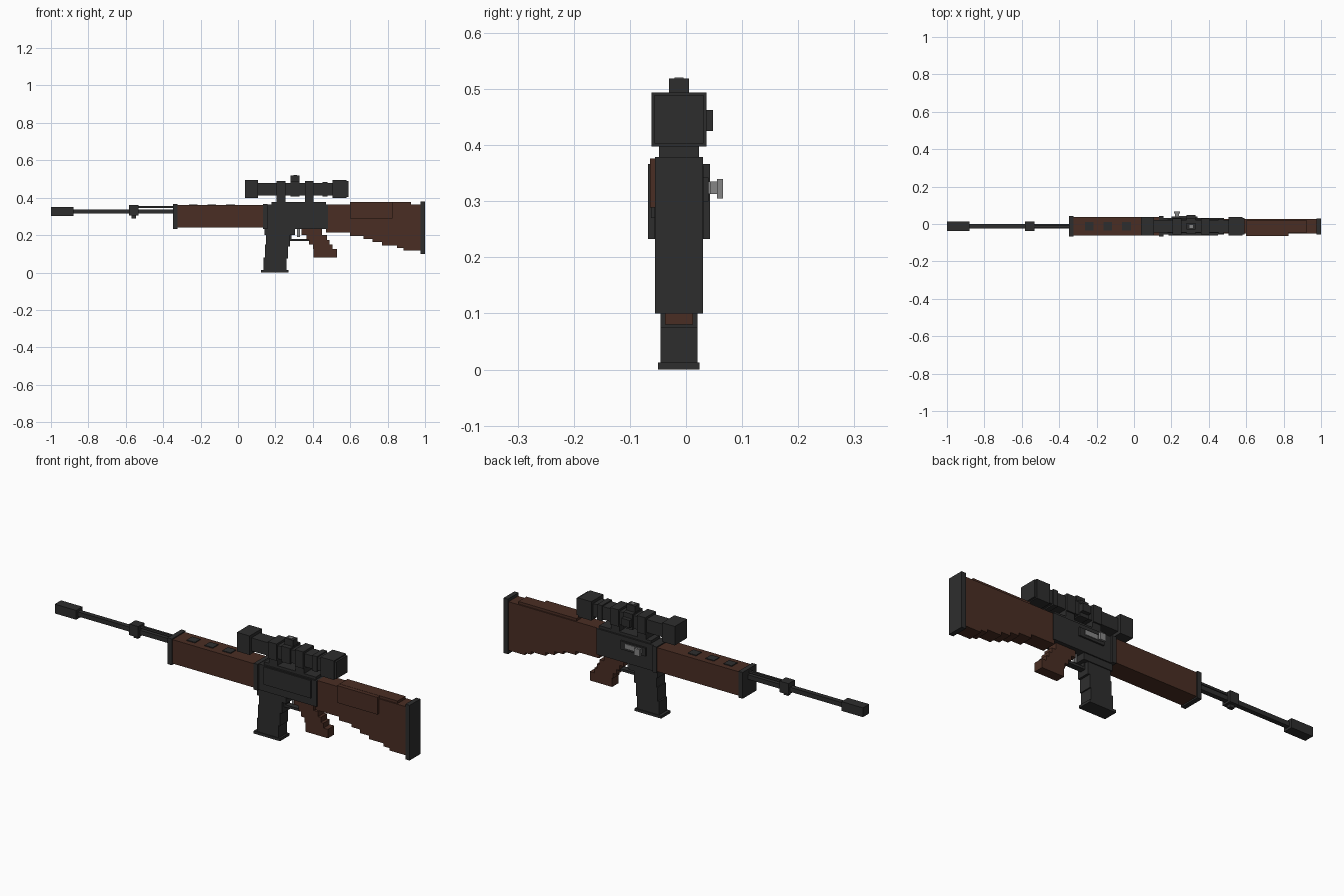
import bpy
import bmesh

default_cube = bpy.data.objects.get("Cube")
if default_cube:
    bpy.data.objects.remove(default_cube, do_unlink=True)

MID_Y = -.0125  # centre plane of the rifle


def make_material(name, red, green, blue):
    material = bpy.data.materials.new(name)
    material.use_nodes = True
    colour = (red, green, blue, 1)
    material.diffuse_color = colour
    material.node_tree.nodes["Principled BSDF"].inputs["Base Color"].default_value = colour
    return material


metal = make_material("dark metal", .027, .027, .027)
wood = make_material("brown wood", .068, .027, .017)
steel = make_material("grey steel", .24, .24, .24)


def extrude(name, outline, back, front, material):
    """Extrude an outline of (x, z) points between two y positions."""
    bm = bmesh.new()
    face = bm.faces.new([bm.verts.new((x, back, z)) for x, z in outline])
    result = bmesh.ops.extrude_face_region(bm, geom=[face])
    moved = [item for item in result["geom"] if isinstance(item, bmesh.types.BMVert)]
    bmesh.ops.translate(bm, verts=moved, vec=(0, front - back, 0))
    bmesh.ops.recalc_face_normals(bm, faces=bm.faces)
    mesh = bpy.data.meshes.new(name)
    bm.to_mesh(mesh)
    bm.free()
    mesh.materials.append(material)
    obj = bpy.data.objects.new(name, mesh)
    bpy.context.collection.objects.link(obj)
    return obj


def slab(name, x_range, z_range, y_range, material):
    (left, right), (low, high) = x_range, z_range
    outline = [(left, low), (right, low), (right, high), (left, high)]
    return extrude(name, outline, *y_range, material)


def block(name, x_range, z_range, half_width, material=metal):
    """Box centred on the rifle's centre plane."""
    y_range = (MID_Y - half_width, MID_Y + half_width)
    return slab(name, x_range, z_range, y_range, material)


# Barrel, muzzle and front sight
block("muzzle_brake", (-1, -.88), (.303, .35), .025)
block("barrel", (-.88, -.33), (.315, .338), .012)
block("gas_rod", (-.54, -.33), (.345, .356), .006)
block("front_sight_block", (-.583, -.533), (.305, .361), .025)
block("front_sight_lug", (-.57, -.545), (.29, .305), .01)

# Handguard with end bands and top vents
block("handguard", (-.33, .145), (.24, .361), .05, wood)
block("front_cap", (-.347, -.323), (.233, .366), .055)
block("rear_band", (.135, .157), (.233, .366), .055)
for index in range(3):
    centre = -.24 + index * .1
    block("handguard_vent", (centre - .023, centre + .023), (.358, .365), .022)

# Receiver with side panel, top rail, ejection plate and bolt
block("receiver", (.15, .48), (.233, .364), .044)
block("receiver_rail", (.18, .47), (.36, .378), .036)
slab("receiver_panel", (.185, .45), (.27, .36), (-.062, -.05), metal)
slab("ejection_plate", (.2, .34), (.3, .342), (.03, .04), metal)
slab("bolt_carrier", (.22, .31), (.313, .335), (.035, .044), steel)
slab("bolt_handle", (.219, .241), (.313, .335), (.03, .056), steel)
slab("bolt_knob", (.214, .246), (.305, .34), (.055, .066), steel)

# Stepped magazine
block("magazine_well", (.142, .305), (.2, .24), .038)
magazine_steps = [(.15, .278, .14, .22), (.145, .267, .075, .15), (.137, .26, .01, .08)]
for left, right, low, high in magazine_steps:
    block("magazine_section", (left, right), (low, high), .033)
block("magazine_base", (.122, .27), (0, .013), .037)

# Trigger and guard
block("trigger", (.316, .332), (.19, .24), .006, steel)
block("guard_bottom", (.27, .38), (.168, .18), .015)
block("guard_front", (.27, .285), (.17, .235), .015)

# Pistol grip, leaning back in steps
grip_steps = [(.34, .45, .2), (.365, .475, .175), (.38, .49, .15),
              (.4, .505, .125), (.405, .53, .08)]
top = .235
for left, right, low in grip_steps:
    block("pistol_grip_step", (left, right), (low, top), .025, wood)
    top = low

# Stock with a stepped underside
underside = [(.47, .213), (.6, .195), (.67, .18), (.72, .162),
             (.77, .145), (.85, .13), (.885, .118)]
outline = [(.98, .364), (.47, .364)]
for index, (x, z) in enumerate(underside):
    next_x = underside[index + 1][0] if index + 1 < len(underside) else .98
    outline += [(x, z), (next_x, z)]
extrude("stock", outline, MID_Y - .038, MID_Y + .038, wood)
block("stock_comb", (.6, .925), (.36, .377), .032, wood)
slab("cheek_rest", (.6, .825), (.289, .376), (-.064, -.04), wood)
block("butt_plate", (.976, 1), (.1, .379), .043)

# Scope body and lens housings
Z_LOW, Z_HIGH = .413, .479
block("scope_tube", (.1, .51), (Z_LOW, Z_HIGH), .034)
block("scope_objective", (.037, .108), (.398, .494), .049)
block("scope_eyepiece", (.505, .58), (.398, .494), .049)
block("scope_eyepiece_rim", (.58, .59), (.403, .489), .044)
block("scope_zoom_ring", (.452, .478), (.407, .485), .04)
block("scope_turret", (.28, .33), (.407, .487), .041)
block("scope_top_knob", (.282, .329), (.48, .519), .0175)
block("scope_knob_cap", (.296, .315), (.518, .521), .008, steel)
slab("scope_side_knob", (.282, .329), (.425, .463), (.02, .048), metal)

# Scope mounts
for left in (.207, .357):
    right = left + .047
    block("scope_ring", (left, right), (.405, .49), .043)
    block("scope_mount", (left, right), (.36, .41), .036)
